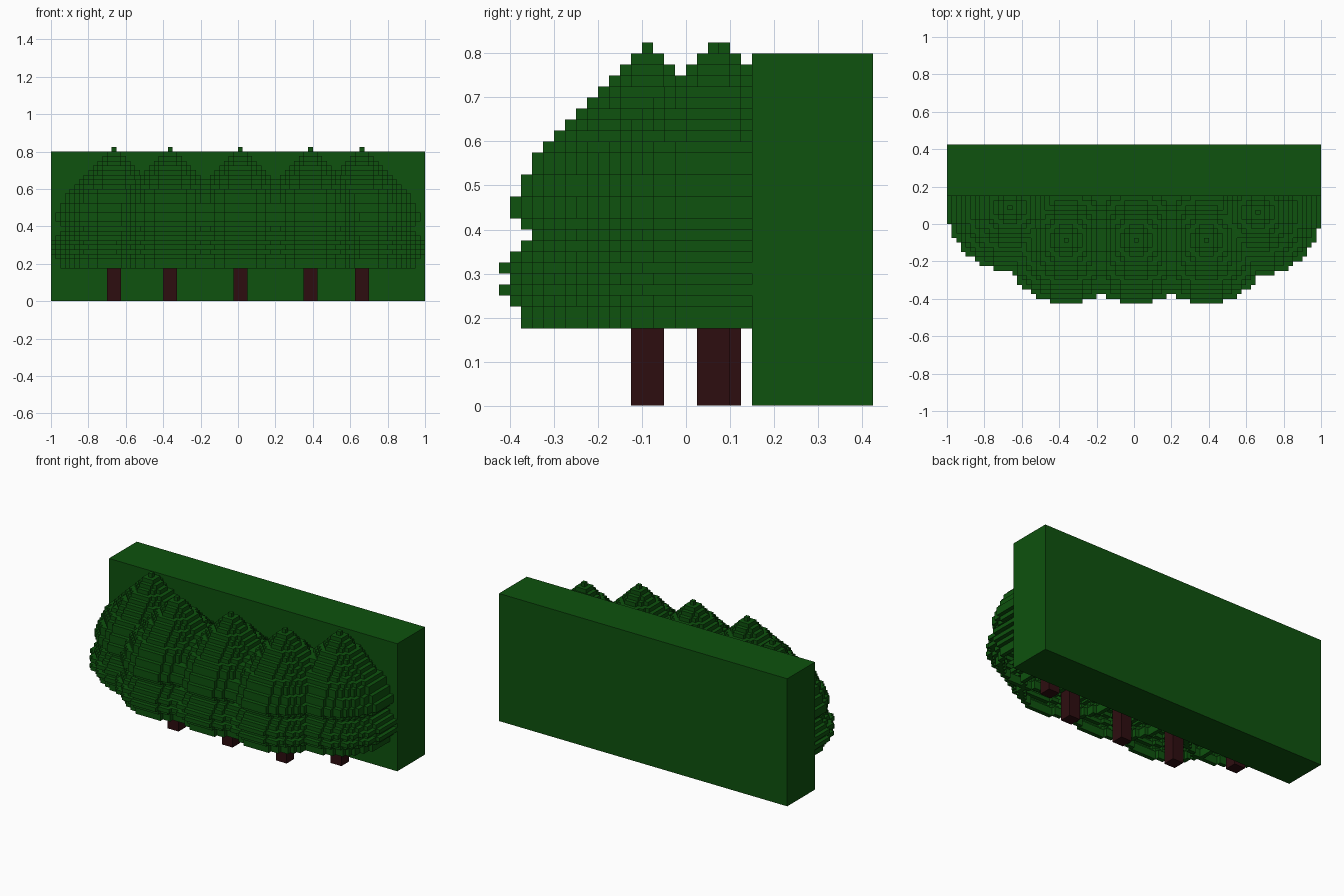
import bpy, bmesh
from mathutils import Vector

old = bpy.data.objects.get("Cube")
if old:
    bpy.data.objects.remove(old)

U = 0.025          # block size
WALL_Y = 0.15      # front of the hedge wall
BASE_Z = 7         # foliage starts this many blocks up

# Foliage radius in blocks for each layer, bottom to tip
RADII = [11, 11, 12, 13, 12, 13, 12, 11, 10, 11, 12, 12, 11,
         11, 10, 10, 9, 8, 7, 6, 5, 4, 3, 2, 1, 0]

# Centre block (x, y) of every tree, in block indices
TREES = [("left_outer", 26, 2), ("left_inner", 15, -4), ("middle", 0, -4),
         ("right_inner", -15, -4), ("right_outer", -27, 3)]

SIDES = [Vector(d) for d in ((1, 0, 0), (-1, 0, 0), (0, 1, 0),
                             (0, -1, 0), (0, 0, 1), (0, 0, -1))]


def material(name, rgb):
    m = bpy.data.materials.new(name)
    m.use_nodes = True
    m.diffuse_color = (*rgb, 1)
    bsdf = next(n for n in m.node_tree.nodes if n.type == 'BSDF_PRINCIPLED')
    bsdf.inputs["Base Color"].default_value = (*rgb, 1)
    return m


LEAF = material("leaf_green", (0.0044, 0.085, 0.0044))
BARK = material("bark_brown", (0.027, 0.004, 0.005))


def finish(name, bm, mat):
    mesh = bpy.data.meshes.new(name)
    bm.to_mesh(mesh)
    bm.free()
    mesh.materials.append(mat)
    obj = bpy.data.objects.new(name, mesh)
    bpy.context.collection.objects.link(obj)


def box(name, lo, hi, mat):
    bm = bmesh.new()
    bmesh.ops.create_cube(bm, size=1)
    for v in bm.verts:
        v.co = [(a + b) / 2 + c * (b - a) for a, b, c in zip(lo, hi, v.co)]
    finish(name, bm, mat)


def shell(cx, cy):
    """Hollow stack of one-block-thick rings, cut off at the wall."""
    cells = set()
    for k, n in enumerate(RADII):
        for dx in range(-n, n + 1):
            for dy in range(-n, n + 1):
                d = dx * dx + dy * dy
                inner = (n - 0.5) ** 2 if n else -1
                if inner < d <= (n + 0.5) ** 2 and (cy + dy + 0.5) * U < WALL_Y:
                    cells.add((cx + dx, cy + dy, BASE_Z + k))
    return cells


def blocks(name, cells, solid, mat):
    """Mesh the outer faces of the cells that no other block covers."""
    bm = bmesh.new()
    verts = {}

    def corner(p):
        key = tuple(round(c * 2) for c in p)
        if key not in verts:
            verts[key] = bm.verts.new(p * U)
        return verts[key]

    for cell in sorted(cells):
        mid = Vector(cell) + Vector((0.5, 0.5, 0.5))
        for n in SIDES:
            if tuple(int(a + b) for a, b in zip(cell, n)) in solid:
                continue
            u = Vector((n.y, n.z, n.x))
            v = n.cross(u)
            ring = [mid + (n + a * u + b * v) / 2
                    for a, b in ((-1, -1), (1, -1), (1, 1), (-1, 1))]
            bm.faces.new([corner(p) for p in ring])
    finish(name, bm, mat)


# Hedge wall behind the trees
box("hedge_wall", (-1, WALL_Y, 0), (1, 0.425, 0.8), LEAF)

# Crowns share blocks where they overlap, so each block is used once
shells = {name: shell(cx, cy) for name, cx, cy in TREES}
solid = set().union(*shells.values())
used = set()
for name, cx, cy in TREES:
    blocks(name + "_foliage", shells[name] - used, solid, LEAF)
    used |= shells[name]
    # Trunk, three blocks wide, running up inside the crown
    box(name + "_trunk", ((cx - 1) * U, (cy - 1) * U, 0),
        ((cx + 2) * U, (cy + 2) * U, 0.6), BARK)
